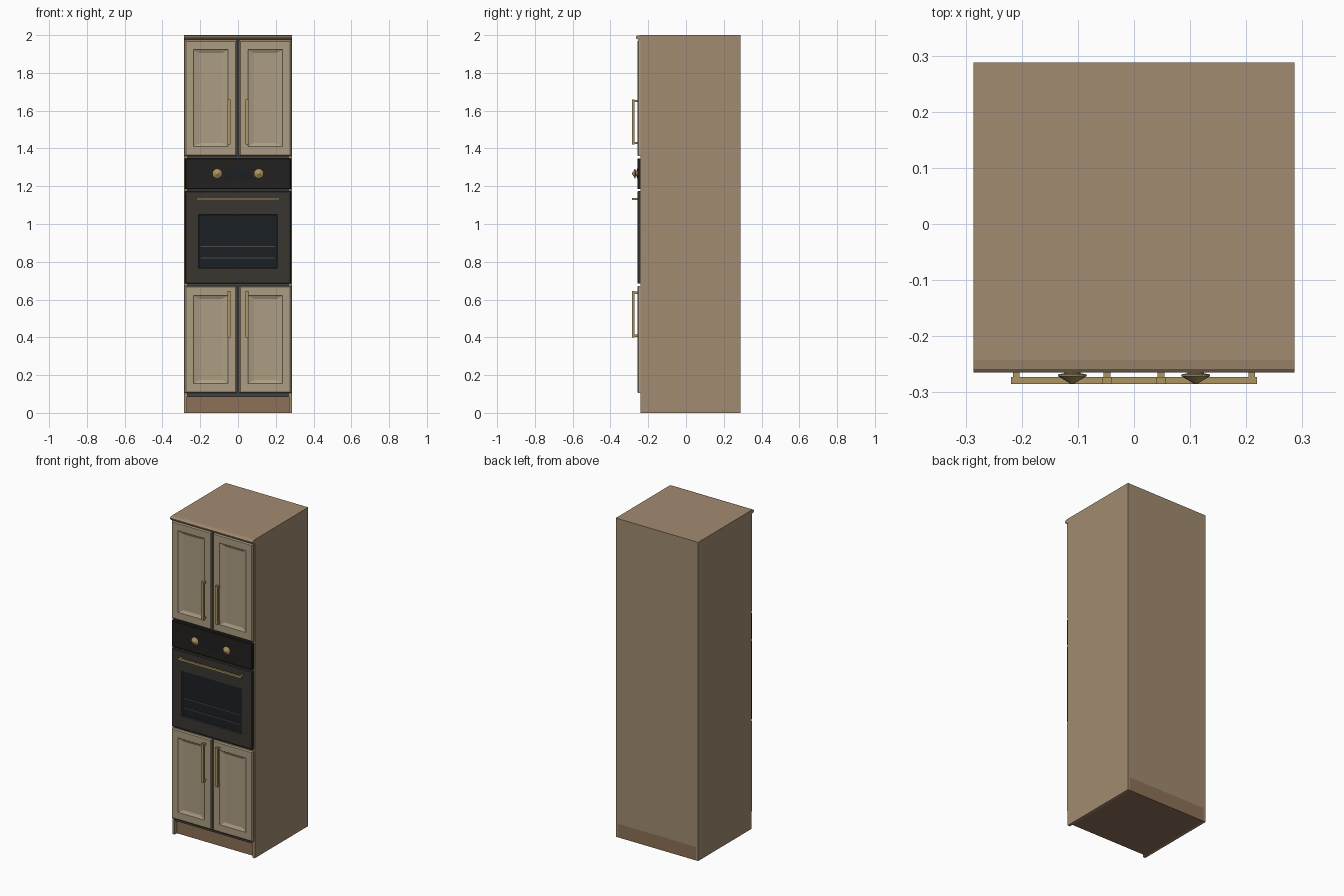
import bpy, bmesh, math

if "Cube" in bpy.data.objects:
    bpy.data.objects.remove(bpy.data.objects["Cube"])

def material(name, r, g, b):
    m = bpy.data.materials.new(name)
    m.diffuse_color = (r, g, b, 1)
    m.use_nodes = True
    m.node_tree.nodes["Principled BSDF"].inputs["Base Color"].default_value = m.diffuse_color
    return m

WOOD = material("carcass_wood", 0.36, 0.26, 0.165)
PLINTH = material("plinth_wood", 0.27, 0.165, 0.095)
DOOR = material("door_paint", 0.42, 0.34, 0.23)
BLACK = material("panel_black", 0.016, 0.015, 0.014)
OVEN = material("oven_dark", 0.042, 0.037, 0.031)
GLASS = material("glass_dark", 0.012, 0.014, 0.017)
SHADOW = material("gap_grey", 0.06, 0.055, 0.05)
BRASS = material("brass", 0.42, 0.30, 0.12)
RACK = material("rack_grey", 0.07, 0.07, 0.075)

def finish(name, bm, mat):
    bmesh.ops.recalc_face_normals(bm, faces=bm.faces)
    me = bpy.data.meshes.new(name)
    bm.to_mesh(me)
    bm.free()
    me.materials.append(mat)
    ob = bpy.data.objects.new(name, me)
    bpy.context.collection.objects.link(ob)
    return ob

def bridge(bm, rings):
    for a, b in zip(rings, rings[1:]):
        n = len(a)
        for i in range(n):
            j = (i + 1) % n
            bm.faces.new((a[i], a[j], b[j], b[i]))
    bm.faces.new(rings[0])
    bm.faces.new(rings[-1])

# Rectangular rings, each (inset x, inset z, y), joined from back to front
def panel(name, x0, x1, z0, z1, steps, mat):
    bm = bmesh.new()
    rings = []
    for ix, iz, y in steps:
        rings.append([bm.verts.new((x, y, z)) for x, z in (
            (x0 + ix, z0 + iz), (x1 - ix, z0 + iz), (x1 - ix, z1 - iz), (x0 + ix, z1 - iz))])
    bridge(bm, rings)
    return finish(name, bm, mat)

def box(name, x0, x1, y0, y1, z0, z1, mat):
    return panel(name, x0, x1, z0, z1, [(0, 0, y1), (0, 0, y0)], mat)

W, T = 0.286, 0.016          # half width, board thickness
BACK, FRONT = 0.288, -0.242  # carcass depth
FACE, TIP = -0.258, -0.285   # door face, handle face
IN = W - T

# Carcass boards
for s, side in ((-1, "left"), (1, "right")):
    xa, xb = sorted((s * IN, s * W))
    box(side + "_side", xa, xb, FRONT, BACK, 0, 2, WOOD)
box("top_board", -IN, IN, FRONT, BACK, 1.975, 2, WOOD)
box("back_board", -IN, IN, BACK - T, BACK, 0.085, 1.975, WOOD)
box("bottom_board", -IN, IN, FRONT + 0.004, BACK - T, 0.085, 0.105, SHADOW)
box("front_backing", -IN, IN, FRONT + 0.002, FRONT + 0.012, 0.105, 1.975, SHADOW)
box("plinth", -IN, IN, -0.22, BACK, 0, 0.085, PLINTH)

# Cornice: moulded profile run across the full width
profile = [(FRONT, 2.0), (-0.258, 1.997), (-0.265, 1.991), (-0.265, 1.985),
           (-0.260, 1.979), (-0.252, 1.976), (FRONT, 1.974)]
bm = bmesh.new()
bridge(bm, [[bm.verts.new((x, y, z)) for y, z in profile] for x in (-W, W)])
finish("cornice", bm, WOOD)

# Bar handle with two posts; axis is "x" or "z"
def handle(name, axis, centre, a, b, half):
    bm = bmesh.new()
    def block(u0, u1, h, y0, y1):
        r = bmesh.ops.create_cube(bm, size=1)["verts"]
        for v in r:
            u = (u0 + u1) / 2 + v.co.x * (u1 - u0)
            w = centre + v.co.z * 2 * h
            y = (y0 + y1) / 2 + v.co.y * (y1 - y0)
            v.co = (u, y, w) if axis == "x" else (w, y, u)
    block(a, b, half, TIP, TIP + 0.012)
    p = 0.012
    block(a + 0.003, a + 0.003 + p, half * 0.8, TIP + 0.012, FACE + 0.003)
    block(b - 0.003 - p, b - 0.003, half * 0.8, TIP + 0.012, FACE + 0.003)
    return finish(name, bm, BRASS)

# Cupboard doors with recessed centre panels, and their handles
door_steps = [(0, 0, FRONT), (0, 0, -0.252), (0.006, 0.006, FACE),
              (0.047, 0.05, FACE), (0.05, 0.053, -0.255), (0.078, 0.068, -0.248)]
for level, z0, z1, h0, h1 in (("upper", 1.36, 1.973, 1.42, 1.66),
                              ("lower", 0.105, 0.672, 0.40, 0.645)):
    for s, side in ((-1, "left"), (1, "right")):
        xa, xb = sorted((s * 0.006, s * 0.282))
        panel(f"{level}_{side}_door", xa, xb, z0, z1, door_steps, DOOR)
        handle(f"{level}_{side}_handle", "z", s * 0.048, h0, h1, 0.008)

# Oven control panel and display
panel("control_panel", -0.28, 0.28, 1.184, 1.348,
      [(0, 0, FRONT), (0, 0, -0.254), (0.004, 0.004, FACE)], BLACK)
panel("display", -0.07, 0.07, 1.24, 1.294,
      [(0, 0, FACE), (0, 0, FACE - 0.001), (0.003, 0.003, FACE - 0.002)], GLASS)

# Control knobs: turned stem and pointed cap
knob = [(0.015, FACE + 0.001), (0.015, -0.266), (0.025, -0.268),
        (0.026, -0.271), (0.014, -0.278), (0.003, TIP)]
for s, side in ((-1, "left"), (1, "right")):
    bm = bmesh.new()
    n = 16
    bridge(bm, [[bm.verts.new((s * 0.11 + r * math.cos(2 * math.pi * i / n), y,
                               1.267 + r * math.sin(2 * math.pi * i / n)))
                 for i in range(n)] for r, y in knob])
    finish(side + "_knob", bm, BRASS)

# Oven door with recessed window, racks and handle
panel("oven_door", -0.28, 0.28, 0.684, 1.174,
      [(0, 0, FRONT), (0, 0, -0.254), (0.004, 0.004, FACE)], OVEN).name = "oven_door"
door = bpy.data.objects["oven_door"]
bm = bmesh.new()
rings = []
wx, wz0, wz1 = 0.21, 0.765, 1.05
for x, z0, z1, y in ((0.28, 0.684, 1.174, FRONT), (0.28, 0.684, 1.174, -0.254),
                     (0.276, 0.688, 1.17, FACE), (wx, wz0, wz1, FACE),
                     (wx - 0.004, wz0 + 0.004, wz1 - 0.004, -0.25)):
    rings.append([bm.verts.new(c) for c in ((-x, y, z0), (x, y, z0), (x, y, z1), (-x, y, z1))])
bridge(bm, rings)
bmesh.ops.recalc_face_normals(bm, faces=bm.faces)
bm.to_mesh(door.data)
bm.free()
box("oven_window", -0.207, 0.207, -0.252, -0.249, 0.768, 1.047, GLASS)
for i, z in enumerate((0.82, 0.88)):
    box(f"oven_rack_{i + 1}", -0.195, 0.195, -0.255, -0.251, z - 0.003, z + 0.003, RACK)
handle("oven_handle", "x", 1.132, -0.219, 0.219, 0.006)
